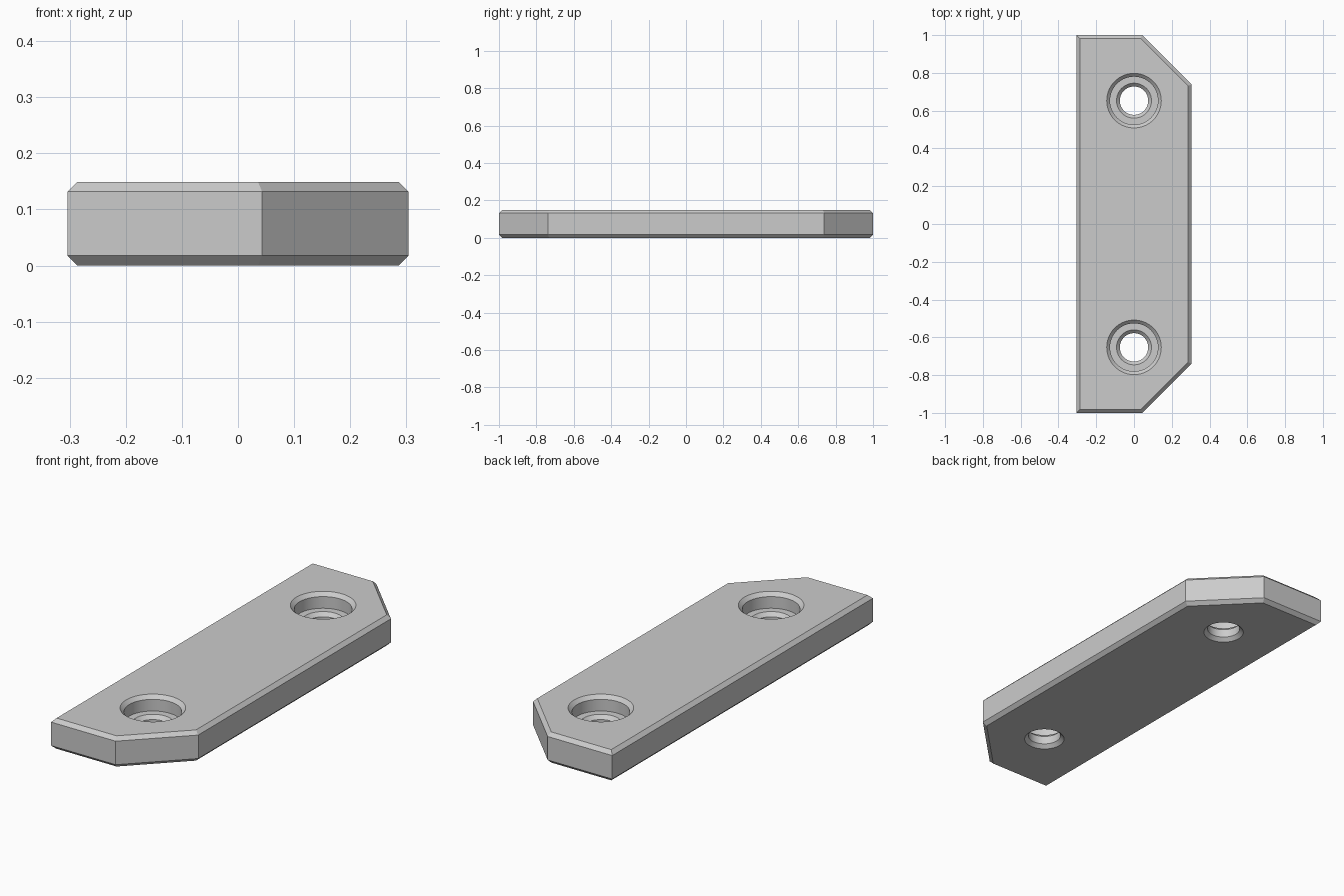
import bpy, bmesh, math

if "Cube" in bpy.data.objects:
    bpy.data.objects.remove(bpy.data.objects["Cube"], do_unlink=True)

HEIGHT, CHAMFER = 0.149, 0.0175
HALF_X, CUT_X, CUT_Y = 0.304, 0.043, 0.739
HOLE_Y, BORE, PILOT, SEAT_Z = 0.653, 0.127, 0.075, 0.075
SEGMENTS = 64

grey = bpy.data.materials.new("plain grey")
grey.use_nodes = True
colour = (0.6, 0.6, 0.6, 1)
grey.diffuse_color = colour
grey.node_tree.nodes["Principled BSDF"].inputs["Base Color"].default_value = colour


def make_object(name, bm):
    bmesh.ops.recalc_face_normals(bm, faces=bm.faces)
    mesh = bpy.data.meshes.new(name)
    bm.to_mesh(mesh)
    bm.free()
    mesh.materials.append(grey)
    obj = bpy.data.objects.new(name, mesh)
    bpy.context.collection.objects.link(obj)
    return obj


def make_plate():
    # Outline with two clipped corners, extruded, rims chamfered
    bm = bmesh.new()
    outline = [(-HALF_X, -1), (CUT_X, -1), (HALF_X, -CUT_Y),
               (HALF_X, CUT_Y), (CUT_X, 1), (-HALF_X, 1)]
    face = bm.faces.new([bm.verts.new((x, y, 0)) for x, y in outline])
    top = bmesh.ops.extrude_face_region(bm, geom=[face])["geom"]
    verts = [v for v in top if isinstance(v, bmesh.types.BMVert)]
    bmesh.ops.translate(bm, verts=verts, vec=(0, 0, HEIGHT))
    if not any(f.normal.z < -0.5 or len(f.verts) > 4 and f.calc_center_median().z < 0.01
               for f in bm.faces):
        bm.faces.new([v for v in bm.verts if v.co.z < 0.01])
    bmesh.ops.recalc_face_normals(bm, faces=bm.faces)
    rims = [e for e in bm.edges if abs(e.verts[0].co.z - e.verts[1].co.z) < 0.01]
    bmesh.ops.bevel(bm, geom=rims, offset=CHAMFER, offset_type='OFFSET',
                    segments=1, affect='EDGES')
    return make_object("plate", bm)


def make_hole_cutter(y):
    # Lathed profile: chamfered through hole below a chamfered counterbore
    over = 0.02
    profile = [(0, -over), (PILOT + CHAMFER + over, -over), (PILOT, CHAMFER),
               (PILOT, SEAT_Z - CHAMFER), (PILOT + CHAMFER, SEAT_Z), (BORE, SEAT_Z),
               (BORE, HEIGHT - CHAMFER), (BORE + over + CHAMFER, HEIGHT + over),
               (0, HEIGHT + over)]
    bm = bmesh.new()
    pts = [bm.verts.new((r, 0, z)) for r, z in profile]
    edges = [bm.edges.new(pair) for pair in zip(pts, pts[1:])]
    bmesh.ops.spin(bm, geom=pts + edges, cent=(0, 0, 0), axis=(0, 0, 1),
                   angle=math.tau, steps=SEGMENTS)
    bmesh.ops.remove_doubles(bm, verts=bm.verts, dist=0.0001)
    bmesh.ops.translate(bm, verts=bm.verts, vec=(0, y, 0))
    cutter = make_object("hole_cutter", bm)
    cutter.hide_render = True
    return cutter


plate = make_plate()
bpy.context.view_layer.objects.active = plate
for side in (-1, 1):
    cutter = make_hole_cutter(side * HOLE_Y)
    cut = plate.modifiers.new("bolt hole", 'BOOLEAN')
    cut.operation, cut.solver, cut.object = 'DIFFERENCE', 'EXACT', cutter
    bpy.ops.object.modifier_apply(modifier=cut.name)
    bpy.data.objects.remove(cutter, do_unlink=True)

bpy.ops.object.select_all(action='DESELECT')
plate.select_set(True)
bpy.ops.object.shade_smooth_by_angle(angle=math.radians(30))
